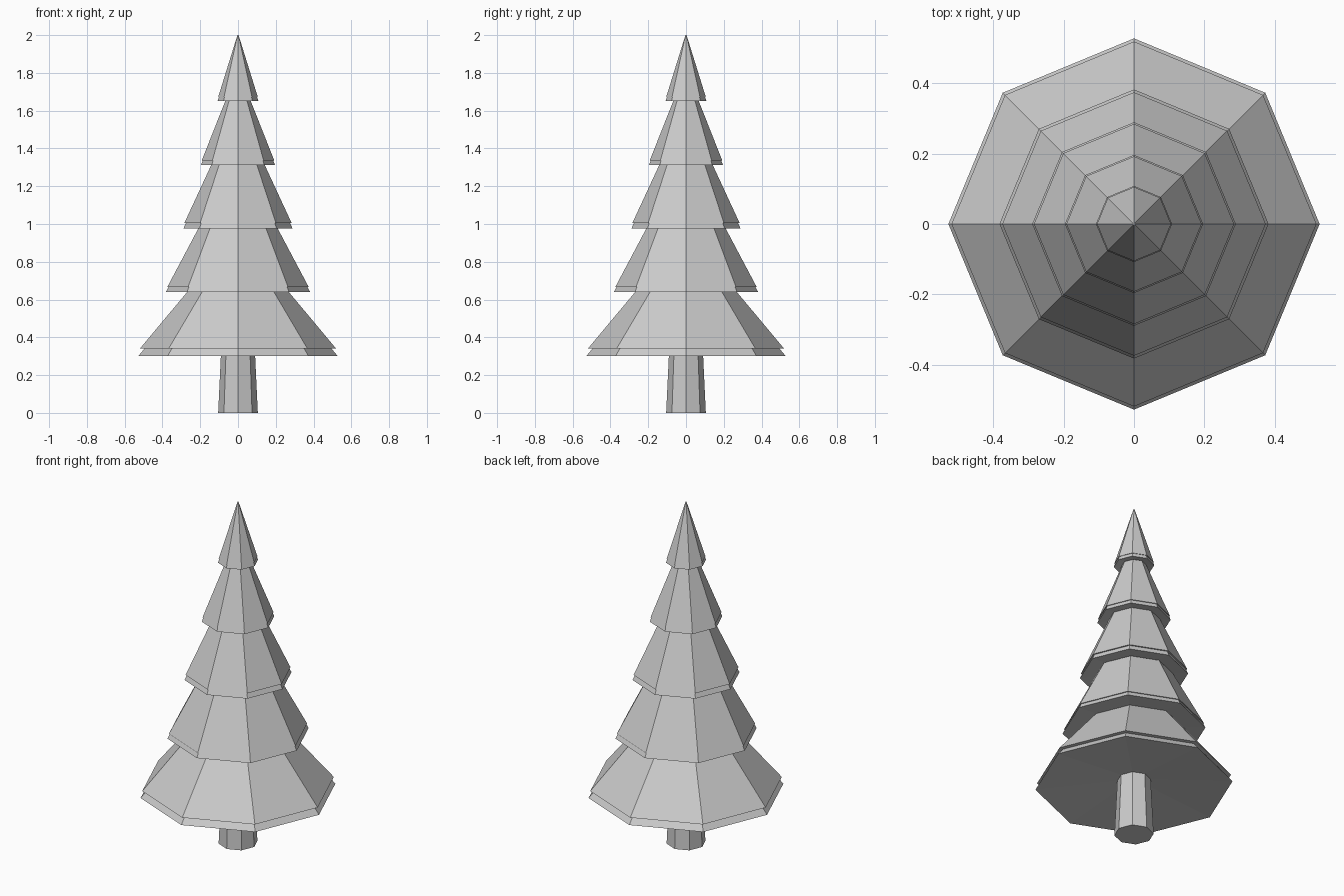
import bpy, bmesh
from math import cos, sin, pi

SIDES = 8

cube = bpy.data.objects.get("Cube")
if cube:
    bpy.data.objects.remove(cube, do_unlink=True)

grey = bpy.data.materials.new("plain grey")
grey.use_nodes = True
colour = (0.6, 0.6, 0.6, 1)
grey.diffuse_color = colour
grey.node_tree.nodes["Principled BSDF"].inputs["Base Color"].default_value = colour


def lathe(name, profile):
    """Turn a closed (radius, height) profile into an eight-sided solid."""
    bm = bmesh.new()
    rings = []
    for r, z in profile:
        count = SIDES if r > 0 else 1
        rings.append([bm.verts.new((r * cos(2 * pi * i / SIDES),
                                    r * sin(2 * pi * i / SIDES), z))
                      for i in range(count)])
    for a, b in zip(rings, rings[1:]):
        for i in range(SIDES):
            j = (i + 1) % SIDES
            corners = [a[i % len(a)], a[j % len(a)], b[j % len(b)], b[i % len(b)]]
            bm.faces.new(list(dict.fromkeys(corners)))
    bmesh.ops.recalc_face_normals(bm, faces=bm.faces)
    mesh = bpy.data.meshes.new(name)
    bm.to_mesh(mesh)
    bm.free()
    mesh.materials.append(grey)
    obj = bpy.data.objects.new(name, mesh)
    bpy.context.collection.objects.link(obj)
    return obj


# Trunk, tapering up into the lowest branches
lathe("trunk", [(0, 0), (0.105, 0), (0.088, 0.36), (0, 0.36)])

# Branch tiers: lip radius, lip height, eave radius, eave height, top radius, top height
tiers = [
    (0.527, 0.302, 0.518, 0.342, 0.265, 0.645),
    (0.382, 0.640, 0.374, 0.667, 0.208, 0.980),
    (0.289, 0.976, 0.284, 1.005, 0.140, 1.316),
    (0.196, 1.312, 0.192, 1.336, 0.066, 1.655),
    (0.108, 1.651, 0.105, 1.672, 0.003, 2.000),
]
for n, (lip_r, lip_z, eave_r, eave_z, top_r, top_z) in enumerate(tiers, 1):
    slope = (eave_r - top_r) / (top_z - eave_z)
    # The lower lip follows the slope of the tier, tucked under the eave
    neck_r = lip_r - slope * (eave_z - lip_z)
    lathe(f"branch_tier_{n}", [
        (0, top_z), (top_r, top_z), (eave_r, eave_z),
        (neck_r, eave_z), (lip_r, lip_z), (0, eave_z),
    ])
